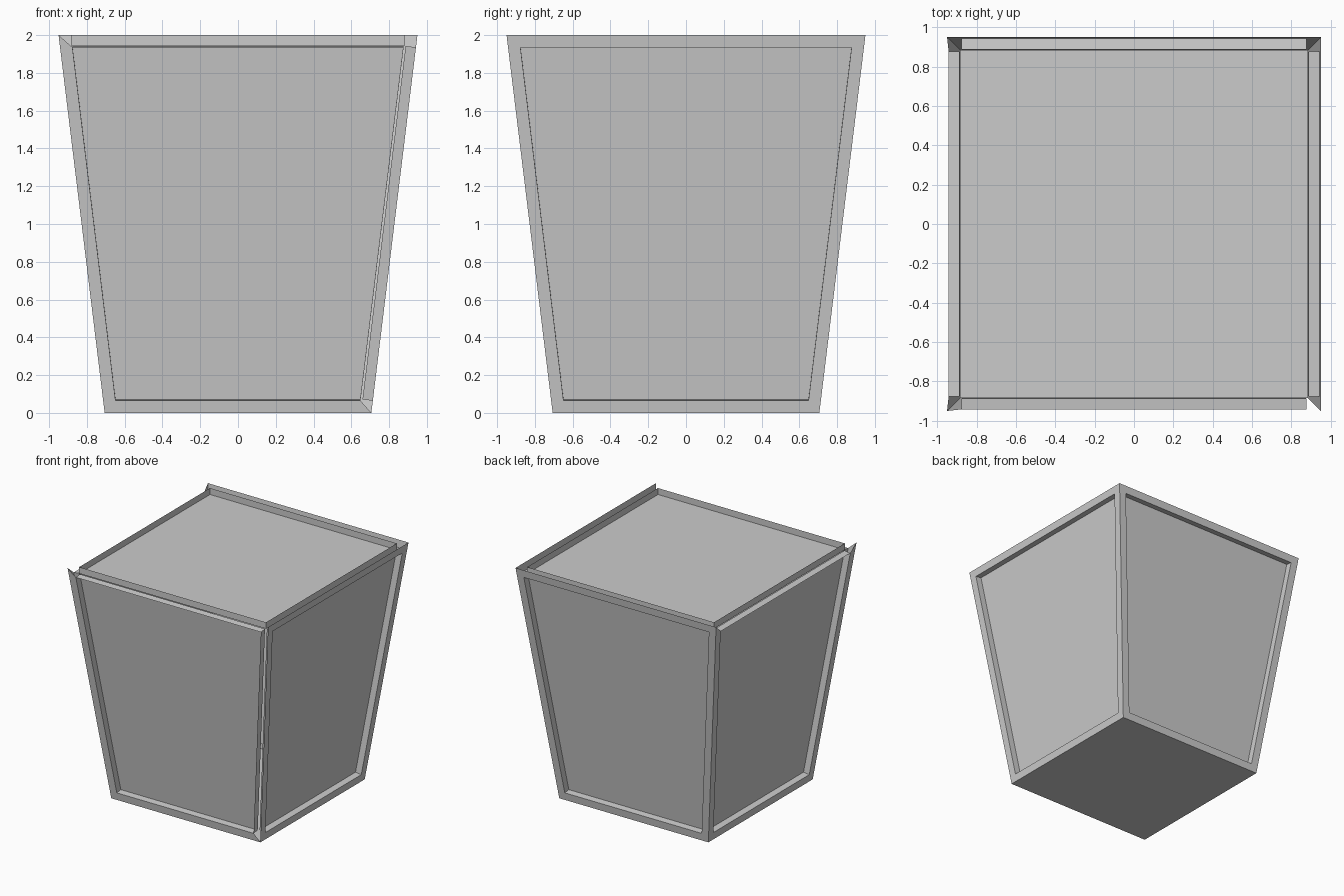
import bpy
import bmesh

BASE_HALF, RIM_HALF, HEIGHT = 0.706, 0.95, 2.0
FRAME_WIDTH, RECESS = 0.065, 0.055

default_cube = bpy.data.objects.get("Cube")
if default_cube:
    bpy.data.objects.remove(default_cube, do_unlink=True)

# Plain grey for the whole planter
grey = bpy.data.materials.new("plain_grey")
grey.use_nodes = True
colour = (0.6, 0.6, 0.6, 1)
grey.diffuse_color = colour
grey.node_tree.nodes["Principled BSDF"].inputs["Base Color"].default_value = colour


def is_open(face):
    """True for the frame strips left off the box."""
    normal, centre = face.normal, face.calc_center_median()
    near_rim = centre.z > HEIGHT * 0.9
    if normal.z > 0.9:
        return True
    if normal.y < -0.9:
        return near_rim or centre.x > BASE_HALF * 0.8
    return normal.x < -0.9 and near_rim


# Tapered body
bm = bmesh.new()
bmesh.ops.create_cube(bm, size=2)
for v in bm.verts:
    half = RIM_HALF if v.co.z > 0 else BASE_HALF
    v.co.x *= half
    v.co.y *= half
    v.co.z = HEIGHT if v.co.z > 0 else 0
bm.normal_update()

# Mitred frame around each side and the top
panels = [f for f in bm.faces if f.normal.z > -0.9]
frame = bmesh.ops.inset_individual(
    bm, faces=panels, thickness=FRAME_WIDTH, use_even_offset=True)["faces"]
bm.normal_update()
open_strips = [f for f in frame if is_open(f)]

# Panels pushed straight in behind the frame
for panel in panels:
    push = panel.normal * -RECESS
    moved = bmesh.ops.extrude_discrete_faces(bm, faces=[panel])["faces"][0]
    bmesh.ops.translate(bm, verts=moved.verts[:], vec=push)
    # Walls joining the frame to the panel are made by the extrusion

bmesh.ops.delete(bm, geom=open_strips, context="FACES")
bm.normal_update()

mesh = bpy.data.meshes.new("framed_box")
bm.to_mesh(mesh)
bm.free()
mesh.materials.append(grey)
box = bpy.data.objects.new("framed_box", mesh)
bpy.context.collection.objects.link(box)
